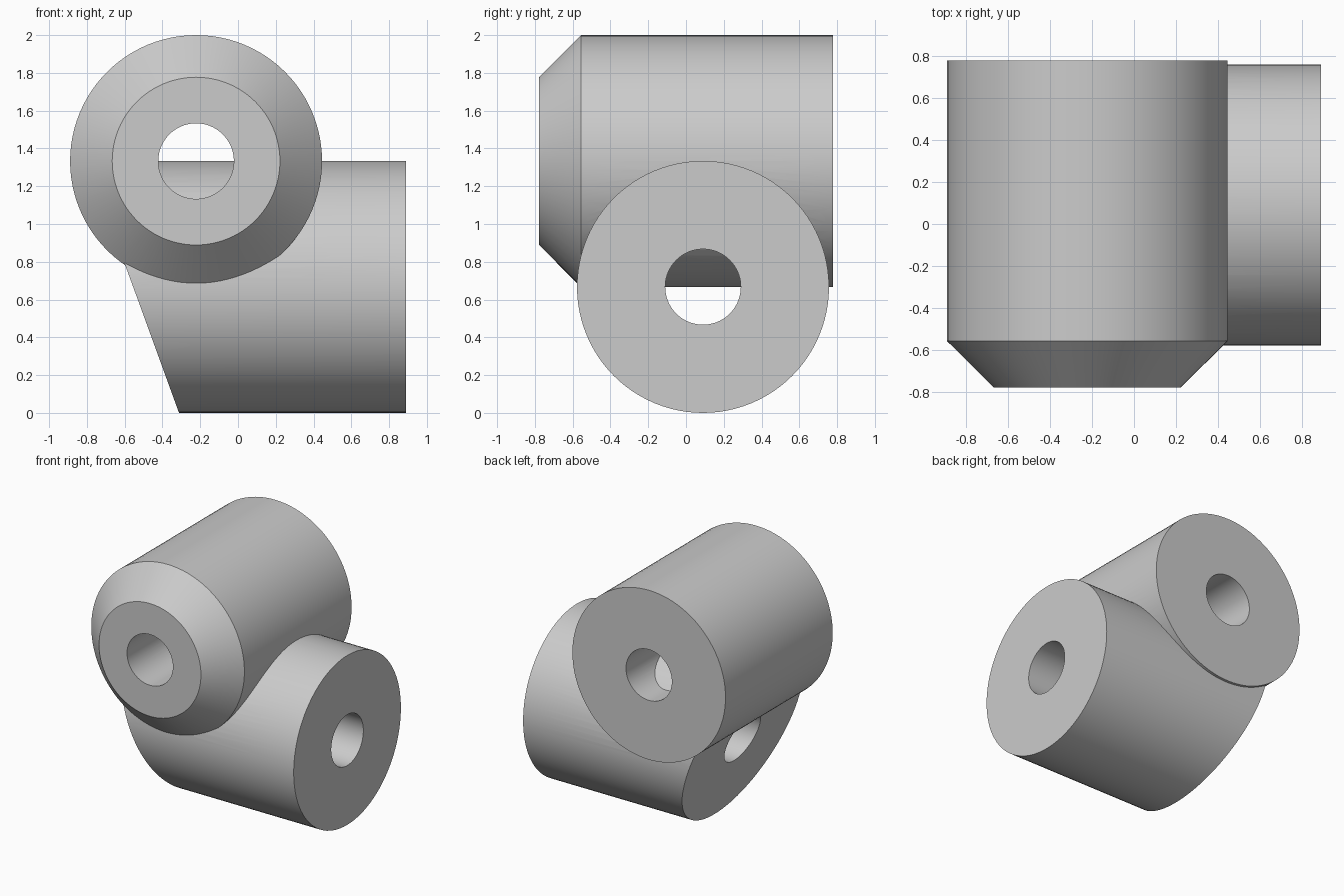
import bpy, bmesh, math
from mathutils import Vector

cube = bpy.data.objects.get("Cube")
if cube:
    bpy.data.objects.remove(cube, do_unlink=True)

OUTER, BORE, SEGMENTS = 0.667, 0.2, 96

grey = bpy.data.materials.new("plain grey")
grey.use_nodes = True
colour = (0.6, 0.6, 0.6, 1)
grey.diffuse_color = colour
for node in grey.node_tree.nodes:
    if node.type == 'BSDF_PRINCIPLED':
        node.inputs["Base Color"].default_value = colour


def bored_cylinder(name, profile, place):
    """Spin a closed (radius, distance) profile; place() puts each point in space."""
    bm = bmesh.new()
    rings = []
    for i in range(SEGMENTS):
        a = math.tau * i / SEGMENTS
        rings.append([bm.verts.new(place(r * math.cos(a), r * math.sin(a), t))
                      for r, t in profile])
    n = len(profile)
    for i in range(SEGMENTS):
        here, after = rings[i - 1], rings[i]
        for j in range(n):
            k = (j + 1) % n
            bm.faces.new((here[j], here[k], after[k], after[j]))
    bmesh.ops.recalc_face_normals(bm, faces=bm.faces)
    mesh = bpy.data.meshes.new(name)
    bm.to_mesh(mesh)
    bm.free()
    mesh.materials.append(grey)
    obj = bpy.data.objects.new(name, mesh)
    bpy.context.collection.objects.link(obj)
    return obj


# Upper barrel: runs front to back, chamfered at the front
upper = bored_cylinder(
    "joined_barrels",
    [(BORE, -0.778), (0.444, -0.778), (OUTER, -0.556), (OUTER, 0.778), (BORE, 0.778)],
    lambda u, v, t: Vector((-0.222 + u, t, 1.333 + v)))

# Lower barrel: runs side to side, with one end cut on a slant
SLANT_END, SLANT = -0.555, math.tan(math.radians(20))


def place_lower(u, v, t):
    x = t - SLANT * v if t < 0 else t
    return Vector((x, 0.09 + u, 0.667 + v))


lower = bored_cylinder(
    "lower_barrel",
    [(BORE, SLANT_END), (OUTER, SLANT_END), (OUTER, 0.889), (BORE, 0.889)],
    place_lower)

# Fuse the two barrels; each bore is partly blocked by the other barrel
union = upper.modifiers.new("fuse", 'BOOLEAN')
union.operation = 'UNION'
union.solver = 'EXACT'
union.object = lower
bpy.ops.object.select_all(action='DESELECT')
upper.select_set(True)
bpy.context.view_layer.objects.active = upper
bpy.ops.object.modifier_apply(modifier=union.name)
bpy.data.objects.remove(lower, do_unlink=True)
bpy.ops.object.shade_smooth_by_angle(angle=math.radians(25))
